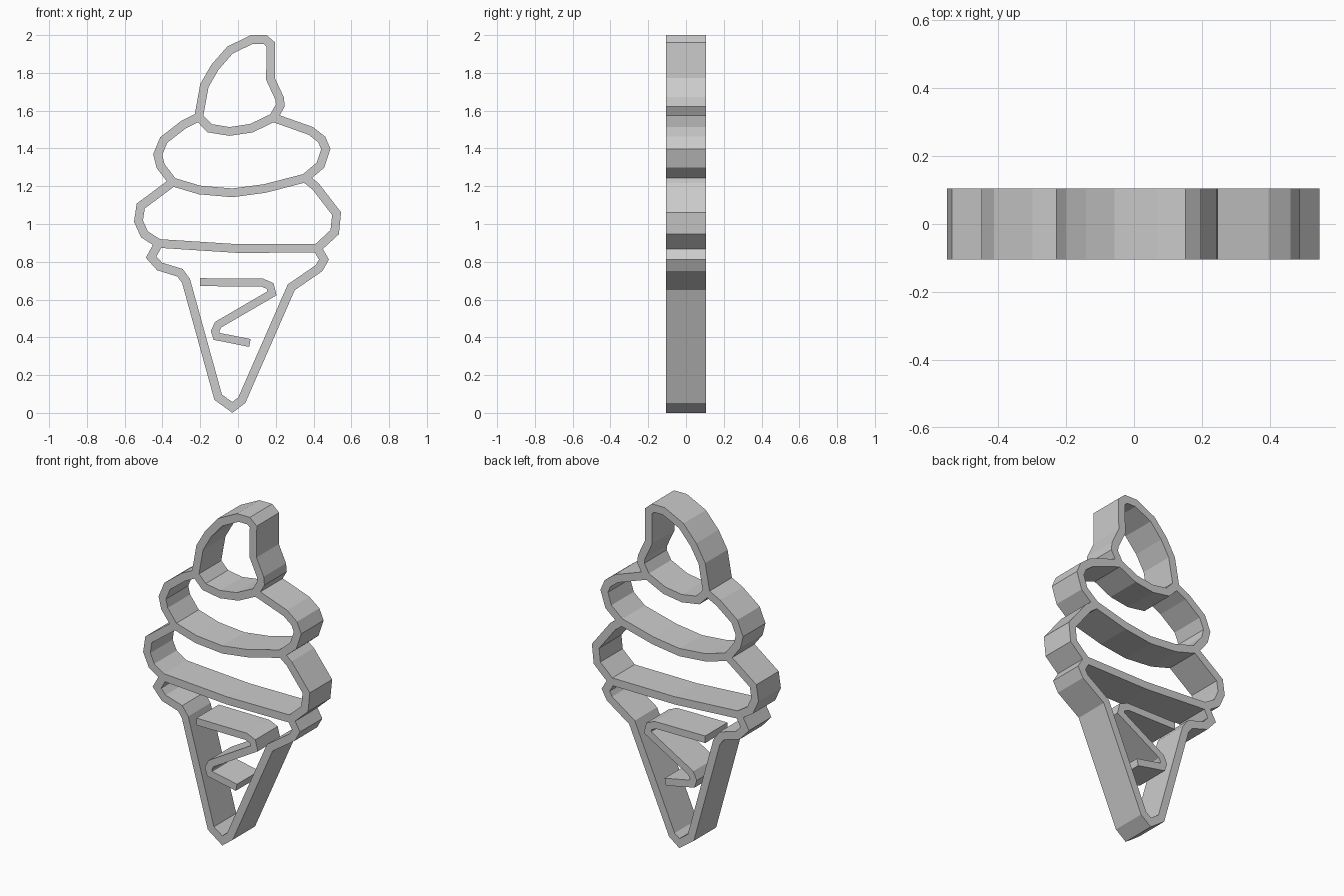
import bpy, bmesh, math
from mathutils import Vector

if "Cube" in bpy.data.objects:
    bpy.data.objects.remove(bpy.data.objects["Cube"])

HALF_LINE = 0.023    # half width of the cone and swirl walls
HALF_DRIP = 0.021    # half width of the zigzag strip
HALF_DEPTH = 0.105


def offset(path, dist, closed=True):
    """Mitred offset of a path, positive to the left of its direction."""
    pts = [Vector(p) for p in path]
    n = len(pts)
    out = []
    for i, p in enumerate(pts):
        a = (p - pts[i - 1]).normalized() if closed or i > 0 else None
        b = (pts[(i + 1) % n] - p).normalized() if closed or i < n - 1 else None
        a, b = a or b, b or a
        na, nb = Vector((-a.y, a.x)), Vector((-b.y, b.x))
        out.append(p + (na + nb) * dist / (1 + na.dot(nb)))
    return out


def extruded(name, loops):
    """Fill the loops (inner ones become holes) and extrude along y."""
    cu = bpy.data.curves.new(name + "_profile", 'CURVE')
    cu.dimensions = '2D'
    cu.fill_mode = 'BOTH'
    cu.extrude = HALF_DEPTH
    for loop in loops:
        sp = cu.splines.new('POLY')
        sp.points.add(len(loop) - 1)
        for pt, p in zip(sp.points, loop):
            pt.co = (p[0], p[1], 0, 1)
        sp.use_cyclic_u = True
        sp.use_smooth = False
    ob = bpy.data.objects.new(name + "_helper", cu)
    bpy.context.collection.objects.link(ob)
    bpy.context.view_layer.update()
    dg = bpy.context.evaluated_depsgraph_get()
    me = bpy.data.meshes.new_from_object(ob.evaluated_get(dg))
    bpy.data.objects.remove(ob)
    bm = bmesh.new()
    bm.from_mesh(me)
    bmesh.ops.remove_doubles(bm, verts=bm.verts, dist=1e-4)
    bmesh.ops.recalc_face_normals(bm, faces=bm.faces)
    for f in bm.faces:
        f.smooth = False
    bm.to_mesh(me)
    bm.free()
    me.name = name
    res = bpy.data.objects.new(name, me)
    res.rotation_euler.x = math.radians(90)
    bpy.context.collection.objects.link(res)
    return res


# Junctions between the tiers, left and right, from cone to tip
L1, R1 = (-0.42, 0.897), (0.42, 0.872)
L2, R2 = (-0.345, 1.222), (0.355, 1.243)
L3, R3 = (-0.208, 1.567), (0.187, 1.563)

# Wall centre lines, counter-clockwise
cone = [(-0.46, 0.825), (-0.415, 0.775), (-0.307, 0.742), (-0.275, 0.698),
        (-0.105, 0.083), (-0.03, 0.029), (0.02, 0.067), (0.282, 0.665),
        (0.43, 0.767), (0.455, 0.812)]
low_right = [(0.512, 0.957), (0.522, 1.055), (0.41, 1.20)]
mid_right = [(0.437, 1.312), (0.465, 1.397), (0.443, 1.448), (0.385, 1.493)]
tip = [(0.224, 1.628), (0.22, 1.665), (0.172, 1.768), (0.174, 1.95),
       (0.143, 1.977), (0.073, 1.977), (-0.043, 1.92), (-0.122, 1.83),
       (-0.178, 1.733)]
mid_left = [(-0.287, 1.527), (-0.393, 1.445), (-0.425, 1.368), (-0.41, 1.307)]
low_left = [(-0.515, 1.095), (-0.527, 1.015), (-0.495, 0.945)]

# Dividers between tiers, left to right
rim = [L1, (0, 0.87), R1]
low_fold = [L2, (-0.203, 1.18), (-0.03, 1.165), (0.142, 1.188), R2]
top_fold = [L3, (-0.15, 1.507), (-0.045, 1.49), (0.07, 1.507), R3]

# Frame: outer outline pushed out, each cell pulled in to form a hole
outer = ([L1] + cone + [R1] + low_right + [R2] + mid_right + [R3] + tip
         + [L3] + mid_left + [L2] + low_left)
cells = [cone + rim[::-1],
         rim + low_right + low_fold[::-1] + low_left,
         low_fold + mid_right + top_fold[::-1] + mid_left,
         top_fold + tip]
extruded("cone_and_swirl_frame",
         [offset(outer, -HALF_LINE)] + [offset(c, HALF_LINE) for c in cells])

# Loose zigzag strip inside the cone
zigzag = [(-0.20, 0.692), (0.128, 0.69), (0.17, 0.672), (0.18, 0.633),
          (-0.105, 0.467), (-0.122, 0.432), (-0.113, 0.405), (0.063, 0.37)]
extruded("cone_zigzag", [offset(zigzag, HALF_DRIP, False)
                         + offset(zigzag, -HALF_DRIP, False)[::-1]])
